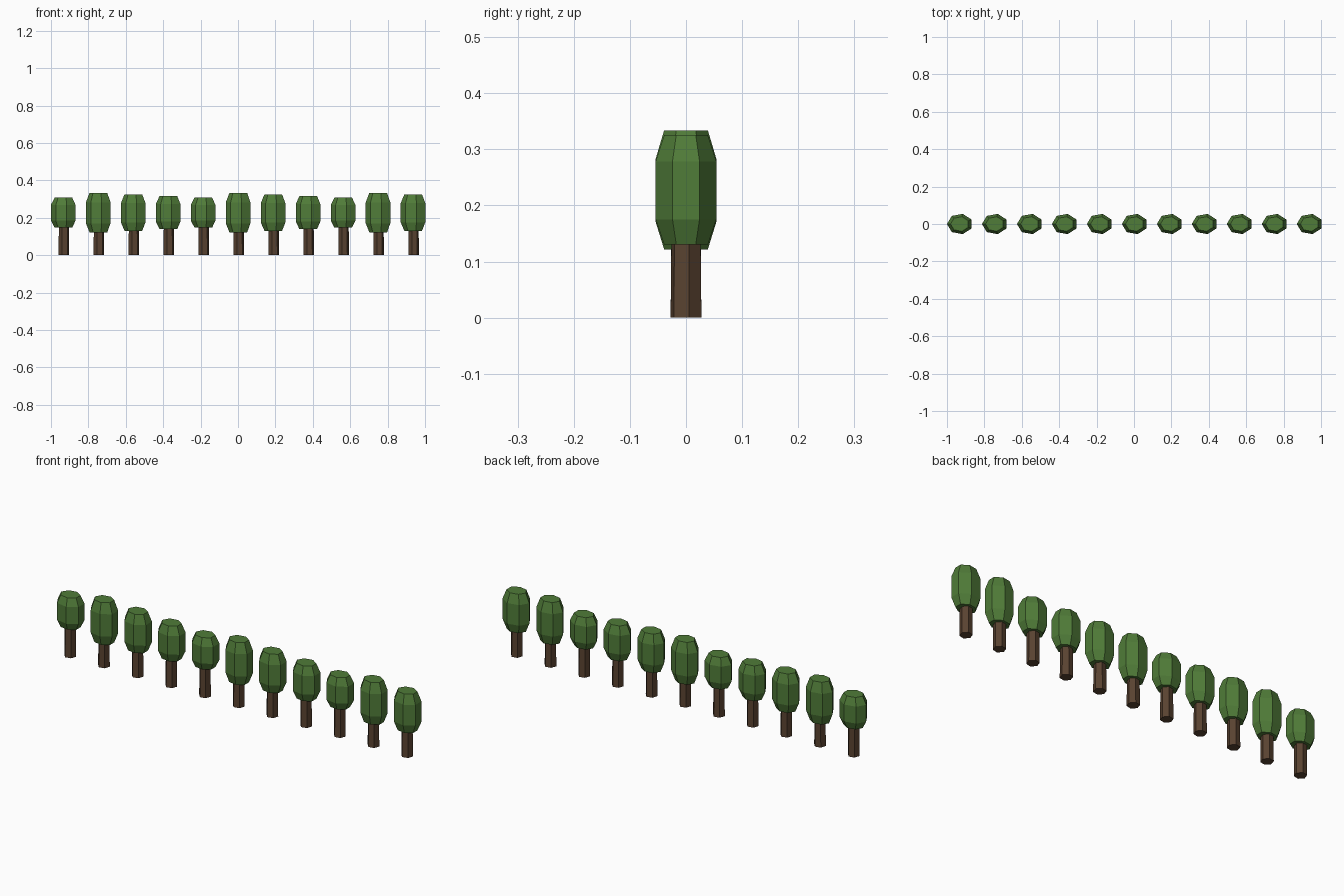
import bpy, bmesh
from math import cos, sin, pi

cube = bpy.data.objects.get("Cube")
if cube:
    bpy.data.objects.remove(cube, do_unlink=True)


def make_material(name, colour):
    mat = bpy.data.materials.new(name)
    mat.use_nodes = True
    mat.diffuse_color = colour
    bsdf = next(n for n in mat.node_tree.nodes if n.type == 'BSDF_PRINCIPLED')
    bsdf.inputs["Base Color"].default_value = colour
    bsdf.inputs["Roughness"].default_value = 0.9
    return mat


leaf_green = make_material("leaf green", (0.08, 0.2, 0.04, 1))
bark_brown = make_material("bark brown", (0.1, 0.055, 0.03, 1))


def loft(name, x, sides, turn, rx, ry, profile, mat):
    """Flat-faced stack of polygon rings; profile is (height, radius factor)."""
    bm = bmesh.new()
    angles = [turn + 2 * pi * k / sides for k in range(sides)]
    rings = [[bm.verts.new((rx * f * cos(a), ry * f * sin(a), z)) for a in angles]
             for z, f in profile]
    for low, high in zip(rings, rings[1:]):
        for k in range(sides):
            n = (k + 1) % sides
            bm.faces.new((low[k], low[n], high[n], high[k]))
    bm.faces.new(rings[0][::-1])
    bm.faces.new(rings[-1])
    mesh = bpy.data.meshes.new(name)
    bm.to_mesh(mesh)
    bm.free()
    mesh.materials.append(mat)
    obj = bpy.data.objects.new(name, mesh)
    obj.location.x = x
    bpy.context.collection.objects.link(obj)


# Row of trees whose crown heights repeat in a cycle
crown_heights = (0.16, 0.212, 0.195, 0.177)
crown_middle = 0.228
for i in range(11):
    x = -0.931 + 0.187 * i
    h = crown_heights[i % len(crown_heights)]
    base = crown_middle - h / 2

    # Tapered six-sided trunk
    loft(f"trunk_{i + 1}", x, 6, 0.2, 0.029, 0.029,
         [(0, 1), (base + 0.02, 0.94)], bark_brown)

    # Seven-sided barrel crown
    loft(f"crown_{i + 1}", x, 7, pi, 0.069, 0.0555,
         [(base, 0.72), (base + 0.23 * h, 1), (base + 0.76 * h, 1), (base + h, 0.72)],
         leaf_green)
